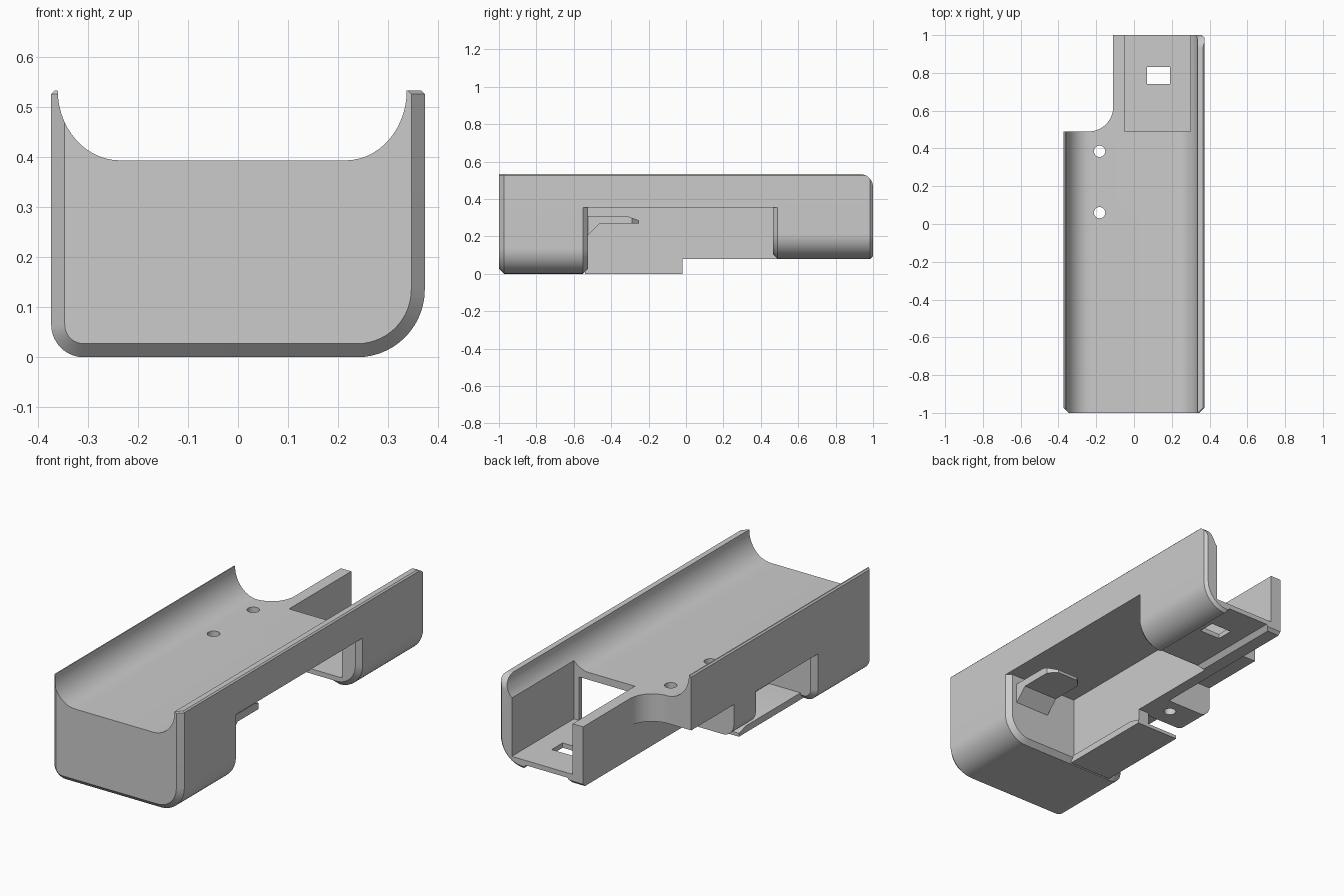
import bpy, bmesh
from math import sin, cos, radians

cube = bpy.data.objects.get("Cube")
if cube:
    bpy.data.objects.remove(cube, do_unlink=True)

grey = bpy.data.materials.new("plain_grey")
grey.use_nodes = True
grey.diffuse_color = (0.6, 0.6, 0.6, 1)
grey.node_tree.nodes["Principled BSDF"].inputs["Base Color"].default_value = (0.6, 0.6, 0.6, 1)

TOP = 0.533
ROOF = 0.355
SIDE_BOTTOM = 0.25


def arc(cx, cy, rx, ry, start, end, n=14):
    """Points on an elliptical arc, angles in degrees."""
    return [(cx + rx * cos(radians(start + (end - start) * i / n)),
             cy + ry * sin(radians(start + (end - start) * i / n))) for i in range(n + 1)]


def loft(name, rings):
    """Closed solid through rings of matching 3D points."""
    bm = bmesh.new()
    rows = [[bm.verts.new(p) for p in ring] for ring in rings]
    n = len(rows[0])
    for a, b in zip(rows, rows[1:]):
        for i in range(n):
            bm.faces.new((a[i], a[(i + 1) % n], b[(i + 1) % n], b[i]))
    bm.faces.new(rows[0])
    bm.faces.new(rows[-1])
    bmesh.ops.recalc_face_normals(bm, faces=bm.faces)
    mesh = bpy.data.meshes.new(name)
    bm.to_mesh(mesh)
    bm.free()
    mesh.materials.append(grey)
    obj = bpy.data.objects.new(name, mesh)
    bpy.context.collection.objects.link(obj)
    return obj


def prism(name, pts, axis, a, b):
    """Extrude a 2D outline along x, y or z."""
    place = {"x": lambda p, t: (t, p[0], p[1]),
             "y": lambda p, t: (p[0], t, p[1]),
             "z": lambda p, t: (p[0], p[1], t)}[axis]
    return loft(name, [[place(p, t) for p in pts] for t in (a, b)])


def box(name, x, y, z):
    return prism(name, [(x[0], y[0]), (x[1], y[0]), (x[1], y[1]), (x[0], y[1])], "z", *z)


def cut(obj, cutters):
    bpy.context.view_layer.objects.active = obj
    for c in cutters:
        c.hide_render = True
        mod = obj.modifiers.new("cut", "BOOLEAN")
        mod.operation = "DIFFERENCE"
        mod.solver = "EXACT"
        mod.object = c
        bpy.ops.object.modifier_apply(modifier=mod.name)
        bpy.data.objects.remove(c, do_unlink=True)


def section(y, floor, inset):
    """Outer cross-section with a small and a large bottom corner."""
    w, low, bev = 0.373 - inset, floor + inset, 0.007
    rl, rr = 0.065 - inset, 0.135 - inset
    pts = [(-w + bev, TOP), (-w, TOP - bev)] + arc(-w + rl, low + rl, rl, rl, 180, 270)
    pts += arc(w - rr, low + rr, rr, rr, 270, 360) + [(w, TOP - bev), (w - bev, TOP)]
    return [(x, y, z) for x, z in pts]


def trough():
    pts = [(-0.36, 0.7)] + arc(-0.235, TOP, 0.125, 0.14, 180, 270)
    pts += arc(0.215, TOP, 0.122, 0.14, 270, 360) + [(0.337, 0.7)]
    return prism("trough_cutter", pts, "y", -1.1, 1.1)


# Solid front block with chamfered ends
front = loft("front_block", [section(-1, 0, 0.027), section(-0.973, 0, 0),
                             section(-0.55, 0, 0), section(-0.525, 0, 0.025)])
cut(front, [trough()])

# Middle body: roof over the open bay, with the narrow side beside it
middle = loft("middle_body", [section(-0.6, 0.08, 0), section(0.49, 0.08, 0)])
cutters = [
    trough(),
    box("bay", (-0.05, 0.6), (-0.55, 0.7), (-0.2, ROOF)),
    box("side_window", (-0.6, -0.11), (-0.57, -0.04), (-0.2, SIDE_BOTTOM)),
    box("side_underside", (-0.6, -0.11), (0.14, 0.8), (-0.2, SIDE_BOTTOM)),
]
cutters += [prism("screw_hole", arc(-0.182, y, 0.03, 0.03, 0, 345, 23), "z", -0.2, 0.8)
            for y in (0.06, 0.385)]
cut(middle, cutters)

# Rear channel with chamfered ends, notched on one side
rear = loft("rear_channel", [section(0.465, 0.08, 0.025), section(0.49, 0.08, 0),
                             section(0.985, 0.08, 0), section(1, 0.08, 0.015)])
notch = [(-0.11, 1.2), (-0.6, 1.2), (-0.6, 0.49)] + arc(-0.24, 0.62, 0.13, 0.13, 270, 360)
corner = [(1.1, 0.7), (0.93, 0.7)] + arc(0.93, TOP - 0.07, 0.07, 0.07, 90, 0) + [(1.1, TOP - 0.07)]
cut(rear, [
    trough(),
    box("channel", (-0.05, 0.3), (0.49, 1.2), (0.13, 0.8)),
    box("passage", (-0.05, 0.27), (0.4, 0.52), (0.13, ROOF)),
    prism("floor_recess", [(-0.04, 0), (-0.04, 0.08), (-0.02, 0.105), (0.22, 0.105), (0.24, 0.08), (0.24, 0)],
          "y", 0.4, 1.2),
    box("floor_slot", (0.07, 0.19), (0.74, 0.83), (0, 0.2)),
    prism("notch", notch, "z", -0.2, 0.8),
    box("narrow_side", (-0.6, -0.11), (0.3, 0.8), (-0.2, SIDE_BOTTOM)),
    box("overlap", (-0.6, -0.11), (0.3, 0.488), (-0.2, 0.8)),
    prism("rear_rounding", corner, "x", 0.2, 0.6),
])

# Bottom tongue with a tapered tip and the rib that carries it
tongue = prism("bottom_tongue", [(-0.54, 0), (-0.02, 0), (-0.02, 0.018), (-0.08, 0.035), (-0.54, 0.035)],
               "x", -0.29, -0.045)
rib = box("tongue_rib", (-0.11, -0.05), (-0.53, -0.02), (0.015, 0.09))

# Clip tab with a gusset and rounded outer corners inside the bay
tab = prism("clip_tab", [(-0.54, 0.31), (-0.32, 0.31), (-0.25, 0.285), (-0.25, 0.27),
                         (-0.46, 0.27), (-0.54, 0.19)], "x", 0.12, 0.32)
cut(tab, [prism("tab_corner", [(x, -0.2), (x, -0.29), (x + s * 0.04, -0.25), (x + s * 0.04, -0.2)],
                "z", 0.1, 0.4) for x, s in ((0.119, 1), (0.321, -1))])

for obj in (front, middle, rear, tongue, rib, tab):
    bpy.ops.object.select_all(action="DESELECT")
    obj.select_set(True)
    bpy.context.view_layer.objects.active = obj
    bpy.ops.object.shade_smooth_by_angle(angle=radians(30))
